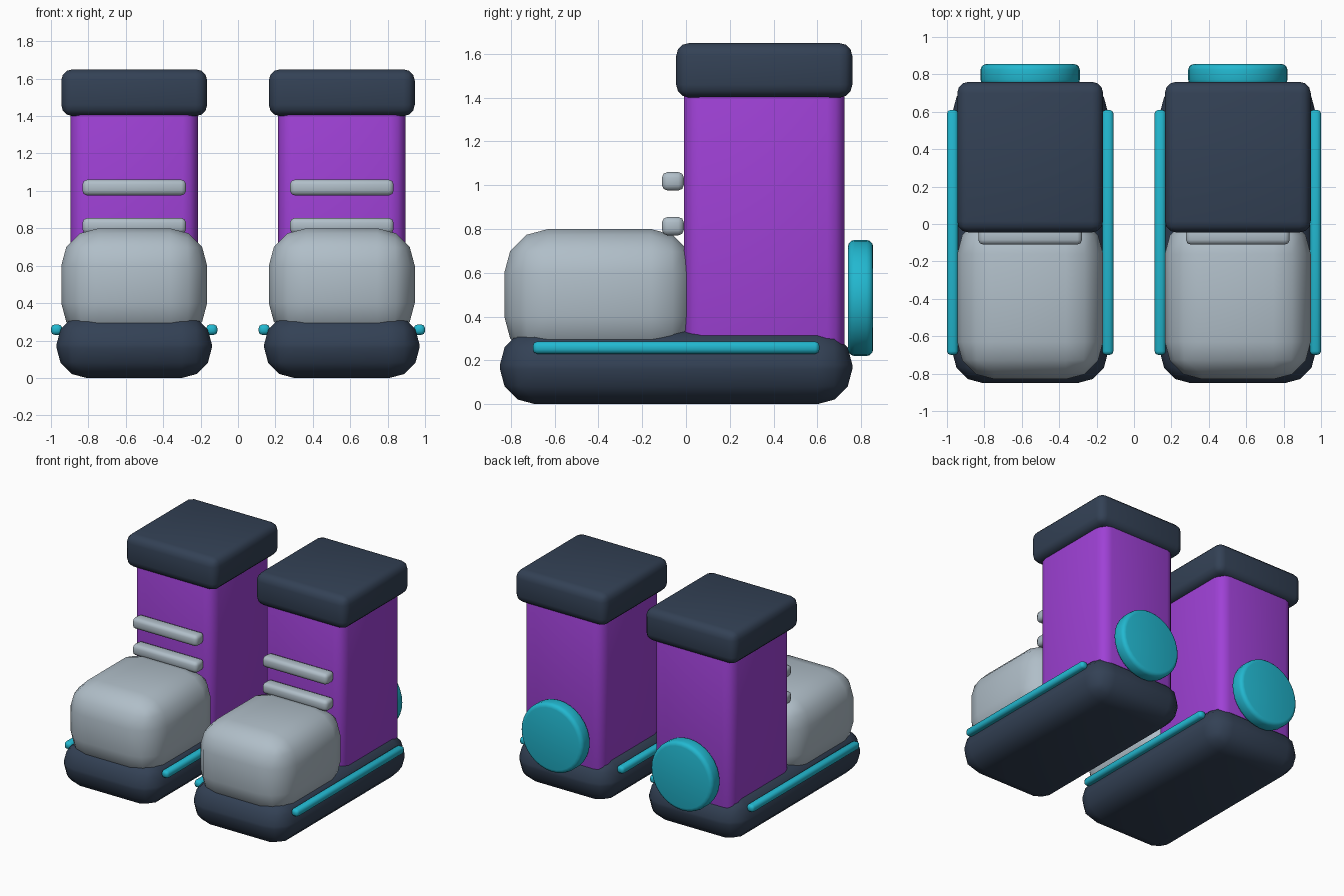
import bpy, math

if "Cube" in bpy.data.objects:
    bpy.data.objects.remove(bpy.data.objects["Cube"])


def mat(name, hex_code):
    m = bpy.data.materials.new(name)
    c = [int(hex_code[i:i + 2], 16) / 255 for i in (0, 2, 4)]
    m.diffuse_color = [v / 12.92 if v <= 0.04045 else ((v + 0.055) / 1.055) ** 2.4 for v in c] + [1]
    m.use_nodes = True
    m.node_tree.nodes["Principled BSDF"].inputs["Base Color"].default_value = m.diffuse_color
    return m


NAVY = mat("dark navy", "334155")
PURPLE = mat("purple", "9F41D6")
GREY = mat("light grey", "B0BEC8")
CYAN = mat("cyan", "22B8D0")


def finish(name, material, bevel, segments):
    o = bpy.context.object
    o.name = name
    o.data.materials.append(material)
    bpy.ops.object.transform_apply(location=False, rotation=True, scale=True)
    b = o.modifiers.new("rounding", 'BEVEL')
    b.width = bevel
    b.segments = segments
    b.limit_method = 'ANGLE'
    bpy.ops.object.modifier_apply(modifier=b.name)
    bpy.ops.object.shade_smooth_by_angle(angle=math.radians(50))
    return o


def box(name, x, y, z, material, bevel, segments=3):
    """Rounded box from (min, max) ranges."""
    r = (x, y, z)
    bpy.ops.mesh.primitive_cube_add(size=1, location=[(a + b) / 2 for a, b in r])
    bpy.context.object.scale = [b - a for a, b in r]
    return finish(name, material, bevel, segments)


def around(c, half):
    return (c - half, c + half)


for side, cx in (("left", -0.555), ("right", 0.555)):
    # sole, toe cap, shaft and cuff
    box(side + "_sole", around(cx, 0.415), (-0.85, 0.76), (0, 0.34), NAVY, 0.16)
    box(side + "_toe_cap", around(cx, 0.39), (-0.83, 0.04), (0.2, 0.8), GREY, 0.2)
    box(side + "_shaft", around(cx, 0.34), (-0.01, 0.725), (0.2, 1.5), PURPLE, 0.08)
    box(side + "_cuff", around(cx, 0.39), (-0.045, 0.76), (1.4, 1.65), NAVY, 0.06)
    # lace bars
    for i, z in enumerate((0.813, 1.018)):
        box(f"{side}_lace_{i + 1}", around(cx, 0.277), (-0.11, -0.01), around(z, 0.042), GREY, 0.025, 2)
    # glowing strips along the sole
    for n, s in (("a", -1), ("b", 1)):
        box(f"{side}_sole_strip_{n}", around(cx + s * 0.415, 0.03), (-0.7, 0.61), around(0.258, 0.028), CYAN, 0.02, 2)
    # heel disc
    bpy.ops.mesh.primitive_cylinder_add(vertices=32, radius=0.265, depth=0.115,
                                        location=(cx, 0.7975, 0.485), rotation=(math.pi / 2, 0, 0))
    finish(side + "_heel_disc", CYAN, 0.03, 3)
